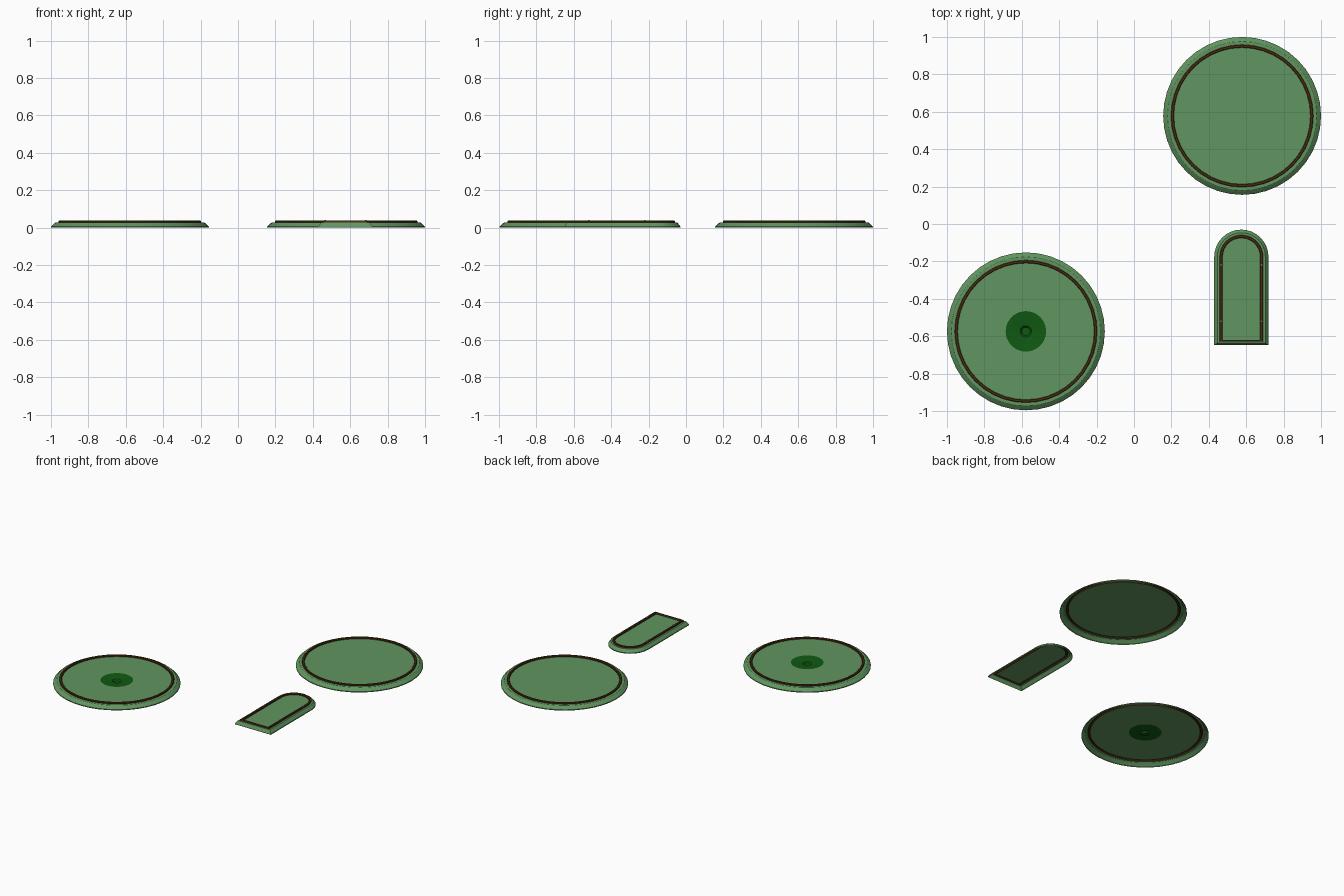
import bpy, bmesh, math

if "Cube" in bpy.data.objects:
    bpy.data.objects.remove(bpy.data.objects["Cube"])

def material(name, rgb):
    m = bpy.data.materials.new(name)
    m.diffuse_color = (*rgb, 1)
    m.use_nodes = True
    m.node_tree.nodes["Principled BSDF"].inputs["Base Color"].default_value = m.diffuse_color
    return m

GREEN = material("turf", (0.12, 0.30, 0.115))
DARK = material("dark_turf", (0.005, 0.10, 0.006))
BROWN = material("brown_edging", (0.07, 0.028, 0.006))
GREY = material("stud_grey", (0.35, 0.35, 0.33))
R = 0.422          # disc radius
HALF = 0.145       # half width of the arched pad

def disc_outline(inset):
    r = R - inset
    return [(r * math.cos(2 * math.pi * i / 40), r * math.sin(2 * math.pi * i / 40))
            for i in range(40)]

def arch_outline(inset):
    # rounded at the back, straight at the front
    r = HALF - inset
    arc = [(r * math.cos(math.pi * i / 16), r * math.sin(math.pi * i / 16))
           for i in range(17)]
    front = -0.473 + 0.65 * inset
    return arc + [(-r, front), (r, front)]

def loft(name, outline, profile, centre, mat, cap=False):
    """Join inset copies of an outline; profile holds (inset, z) pairs."""
    bm = bmesh.new()
    loops = [[bm.verts.new((x, y, z)) for x, y in outline(d)] for d, z in profile]
    for a, b in zip(loops, loops[1:]):
        n = len(a)
        for i in range(n):
            j = (i + 1) % n
            bm.faces.new((a[i], a[j], b[j], b[i]))
    if cap:
        bm.faces.new(loops[-1])
    me = bpy.data.meshes.new(name)
    bm.to_mesh(me)
    bm.free()
    me.materials.append(mat)
    ob = bpy.data.objects.new(name, me)
    ob.location = (*centre, 0)
    bpy.context.collection.objects.link(ob)
    bpy.ops.object.select_all(action='DESELECT')
    ob.select_set(True)
    bpy.context.view_layer.objects.active = ob
    bpy.ops.object.shade_smooth_by_angle(angle=math.radians(25))
    return ob

# Open-bottomed sloping rim, raised edging strip
FLOOR = 0.026
def rim_and_edging(name, outline, centre, k):
    loft(name + "_rim", outline,
         [(0, 0), (0, 0.006), (0.018 * k, 0.023), (0.024 * k, 0.027), (0.041 * k, 0.027)],
         centre, GREEN)
    o = 0.041 * k
    loft(name + "_edging", outline,
         [(o, 0.026), (o, 0.034), (o + 0.003, 0.037), (o + 0.013, 0.037),
          (o + 0.016, 0.034), (o + 0.016, FLOOR)], centre, BROWN)
    return o + 0.016

# Plain disc
c2 = (0.578, 0.578)
d = rim_and_edging("plain_disc", disc_outline, c2, 1)
loft("plain_disc_floor", disc_outline, [(d, FLOOR)], c2, GREEN, cap=True)

# Disc with a dark dished centre
c1 = (-0.578, -0.574)
d = rim_and_edging("hole_disc", disc_outline, c1, 1)
loft("hole_disc_floor", disc_outline, [(d, FLOOR), (R - 0.108, FLOOR)], c1, GREEN)
loft("dark_centre", disc_outline,
     [(R - 0.108, FLOOR), (R - 0.06, 0.023), (R - 0.03, 0.019), (R - 0.022, 0.010)],
     c1, DARK, cap=True)

# Arched pad
c3 = (0.574, -0.175)
d = rim_and_edging("arched_pad", arch_outline, c3, 0.7)
loft("arched_pad_floor", arch_outline, [(d, FLOOR)], c3, GREEN, cap=True)

# Small studs on the arched pad's edging
for sx in (-1, 1):
    for y in (-0.22, -0.52):
        bpy.ops.mesh.primitive_uv_sphere_add(
            segments=10, ring_count=6, radius=0.006,
            location=(c3[0] + sx * (HALF - 0.0367), y, 0.036))
        bpy.context.object.name = "edging_stud"
        bpy.context.object.data.materials.append(GREY)
        bpy.ops.object.shade_smooth()
